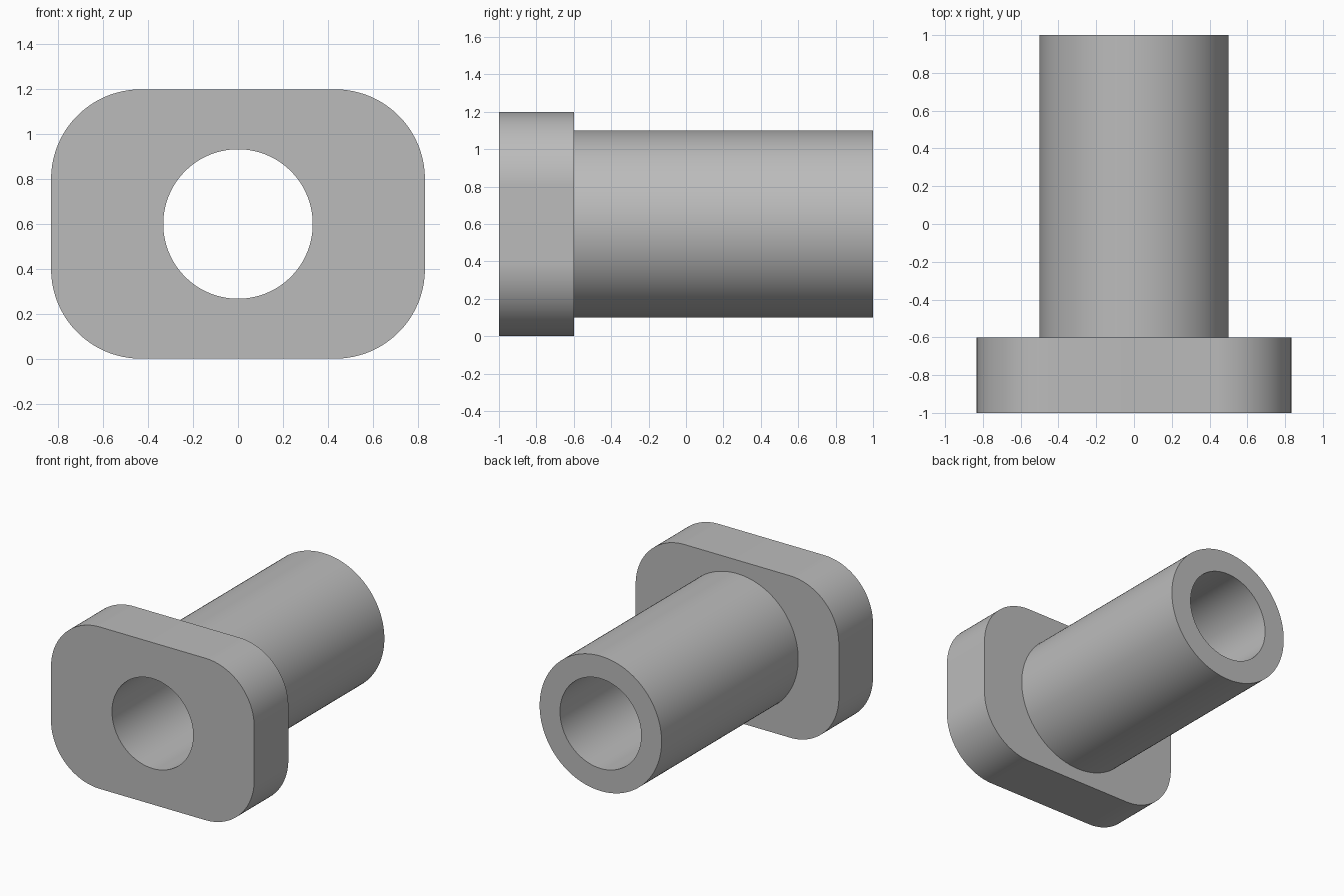
import bpy, bmesh
from math import sin, cos, pi, radians

cube = bpy.data.objects.get("Cube")
if cube:
    bpy.data.objects.remove(cube, do_unlink=True)

STEPS = 31                      # segments per corner arc
COUNT = 4 * (STEPS + 1)         # points per ring
CENTRE_Z = 0.6
HALF_W, HALF_H, CORNER = 0.833, 0.6, 0.4
TUBE_R, BORE_R = 0.5, 0.333
FRONT, SHOULDER, BACK = -1.0, -0.6, 1.0


def circle(radius):
    """Round ring outline, aligned with the points of the flange outline."""
    angles = [(i + 0.5) * 2 * pi / COUNT for i in range(COUNT)]
    return [(radius * cos(a), radius * sin(a)) for a in angles]


def rounded_rectangle():
    """Flange outline made of four corner arcs."""
    points = []
    for k, (sx, sz) in enumerate([(1, 1), (-1, 1), (-1, -1), (1, -1)]):
        for i in range(STEPS + 1):
            a = (k + i / STEPS) * pi / 2
            points.append((sx * (HALF_W - CORNER) + CORNER * cos(a),
                           sz * (HALF_H - CORNER) + CORNER * sin(a)))
    return points


# Section outlines in order around the wall: flange, tube, then back through the bore
flange, tube, bore = rounded_rectangle(), circle(TUBE_R), circle(BORE_R)
sections = [(flange, FRONT), (flange, SHOULDER), (tube, SHOULDER),
            (tube, BACK), (bore, BACK), (bore, FRONT)]

bm = bmesh.new()
rings = [[bm.verts.new((x, y, CENTRE_Z + z)) for x, z in outline]
         for outline, y in sections]
for r, ring in enumerate(rings):
    following = rings[(r + 1) % len(rings)]
    for i in range(COUNT):
        j = (i + 1) % COUNT
        bm.faces.new((ring[i], ring[j], following[j], following[i]))
bmesh.ops.recalc_face_normals(bm, faces=bm.faces)
mesh = bpy.data.meshes.new("flanged_sleeve")
bm.to_mesh(mesh)
bm.free()

sleeve = bpy.data.objects.new("flanged_sleeve", mesh)
bpy.context.collection.objects.link(sleeve)

# Plain grey material
GREY = (0.5, 0.5, 0.5, 1)
mat = bpy.data.materials.new("plain_grey")
mat.use_nodes = True
mat.diffuse_color = GREY
mat.node_tree.nodes["Principled BSDF"].inputs["Base Color"].default_value = GREY
mesh.materials.append(mat)

# Smooth round walls, crisp rims
bpy.context.view_layer.objects.active = sleeve
sleeve.select_set(True)
bpy.ops.object.shade_smooth_by_angle(angle=radians(30))
